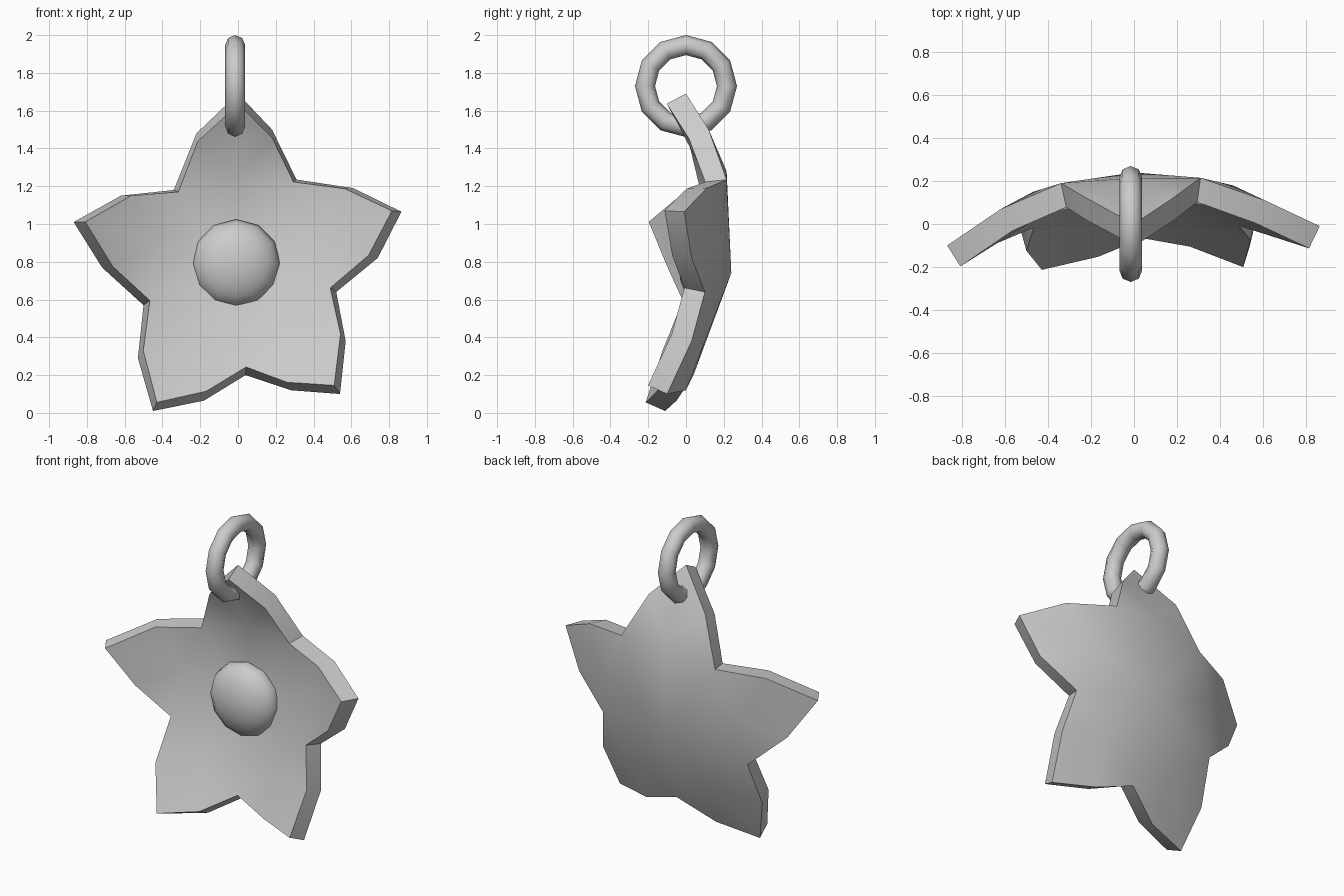
import bpy, bmesh
from math import pi
from mathutils import Vector

if "Cube" in bpy.data.objects:
    bpy.data.objects.remove(bpy.data.objects["Cube"])


def smooth(ob, deg):
    bpy.ops.object.select_all(action='DESELECT')
    ob.select_set(True)
    bpy.context.view_layer.objects.active = ob
    bpy.ops.object.shade_smooth_by_angle(angle=deg * pi / 180)


# Rear rim of the cupped flower, per petal: notch, side, tip, side (x, y, z)
rim = [
    (-0.34, 0.19, 1.18), (-0.22, 0.12, 1.48), (0.00, 0.00, 1.69), (0.18, 0.12, 1.50),
    (0.31, 0.215, 1.235), (0.61, 0.11, 1.19), (0.865, -0.01, 1.065), (0.74, 0.03, 0.82),
    (0.52, 0.10, 0.64), (0.57, 0.03, 0.38), (0.54, -0.10, 0.10), (0.28, 0.00, 0.12),
    (0.04, 0.04, 0.20), (-0.18, -0.05, 0.065), (-0.45, -0.11, 0.01), (-0.53, -0.02, 0.29),
    (-0.50, 0.09, 0.57), (-0.72, 0.00, 0.77), (-0.87, -0.10, 1.01), (-0.62, 0.07, 1.15),
]
# Middle of each petal base
mids = [(0, 0.215, 1.28), (0.46, 0.18, 0.94), (0.30, 0.10, 0.38),
        (-0.25, 0.08, 0.35), (-0.47, 0.15, 0.90)]

pts = [Vector(p) for p in rim + mids + [(0, 0.24, 0.74)]]
n = len(rim)
centre = len(pts) - 1
faces = []
for i in range(5):
    m = n + i
    a, b, c, d, e = [(4 * i + k) % n for k in range(5)]
    faces += [(centre, a, m), (centre, m, e), (m, a, b), (m, b, c), (m, c, d), (m, d, e)]

# Vertex normals of the rear shell, pointing backwards
normals = [Vector() for _ in pts]
for f in faces:
    p, q, r = [pts[k] for k in f]
    nv = (q - p).cross(r - p)
    if nv.y < 0:
        nv.negate()
    nv.normalize()
    for k in f:
        normals[k] += nv

# Thick flower: rear shell, front shell and side wall
thick = 0.115
N = len(pts)
verts = pts + [p - nv.normalized() * thick for p, nv in zip(pts, normals)]
allf = list(faces) + [tuple(k + N for k in reversed(f)) for f in faces]
allf += [(i, (i + 1) % n, (i + 1) % n + N, i + N) for i in range(n)]
me = bpy.data.meshes.new("flower_body")
me.from_pydata([tuple(v) for v in verts], [], allf)
bm = bmesh.new()
bm.from_mesh(me)
bmesh.ops.recalc_face_normals(bm, faces=bm.faces)
bm.to_mesh(me)
bm.free()
flower = bpy.data.objects.new("flower_body", me)
bpy.context.collection.objects.link(flower)
smooth(flower, 50)

# Domed flower centre
bpy.ops.mesh.primitive_uv_sphere_add(segments=12, ring_count=8, radius=1,
                                     location=(-0.01, 0.095, 0.79), rotation=(pi / 2, 0, 0))
dome = bpy.context.object
dome.name = "flower_centre"
dome.scale = (0.235, 0.235, 0.135)
smooth(dome, 60)

# Hanging ring through the top petal
bpy.ops.mesh.primitive_torus_add(major_segments=12, minor_segments=8, major_radius=0.217,
                                 minor_radius=0.053, location=(-0.015, 0, 1.73),
                                 rotation=(0, pi / 2, 0))
ring = bpy.context.object
ring.name = "hanging_ring"
smooth(ring, 60)
